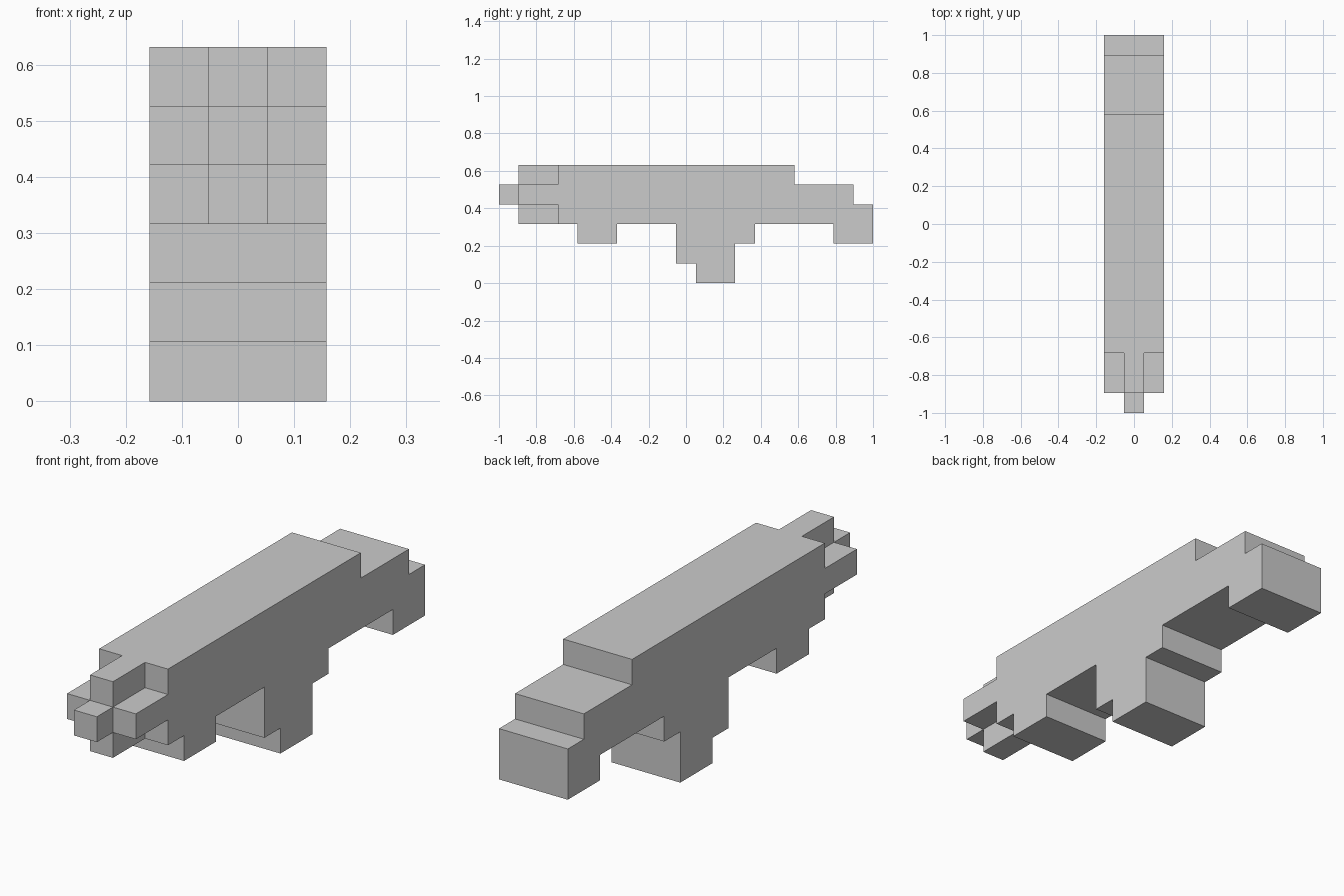
import bpy, bmesh
from mathutils import Vector

if "Cube" in bpy.data.objects:
    bpy.data.objects.remove(bpy.data.objects["Cube"])

U = 2 / 19  # one block of the grid


def prism(name, outline, place, start, end):
    """Extrude a 2D outline (in blocks) from start to end along the axis chosen by place."""
    bm = bmesh.new()
    face = bm.faces.new([bm.verts.new(Vector(place(a, b, start)) * U) for a, b in outline])
    offset = (Vector(place(0, 0, end)) - Vector(place(0, 0, start))) * U
    new = bmesh.ops.extrude_face_region(bm, geom=[face], use_keep_orig=True)["geom"]
    bmesh.ops.translate(bm, vec=offset, verts=[v for v in new if isinstance(v, bmesh.types.BMVert)])
    bmesh.ops.recalc_face_normals(bm, faces=bm.faces[:])
    mesh = bpy.data.meshes.new(name)
    bm.to_mesh(mesh)
    bm.free()
    obj = bpy.data.objects.new(name, mesh)
    bpy.context.collection.objects.link(obj)
    return obj


def side(a, b, d):   # outline in y/z, extruded across x
    return (d, a - 9.5, b)


def front(a, b, d):  # outline in x/z, extruded along y
    return (a, d - 9.5, b)


# Hull: stepped side profile with front foot, central keel and rear foot
hull = [(3, 6), (15, 6), (15, 5), (18, 5), (18, 4), (19, 4), (19, 2), (17, 2), (17, 3),
        (13, 3), (13, 2), (12, 2), (12, 0), (10, 0), (10, 1), (9, 1), (9, 3),
        (6, 3), (6, 2), (4, 2), (4, 3), (3, 3)]
prism("hull", hull, side, -1.5, 1.5)

# Nose: plus-shaped section
cross = [(-.5, 3), (.5, 3), (.5, 4), (1.5, 4), (1.5, 5), (.5, 5),
         (.5, 6), (-.5, 6), (-.5, 5), (-1.5, 5), (-1.5, 4), (-.5, 4)]
prism("nose_cross", cross, front, 1, 3)

# Nose tip: single block
prism("nose_tip", [(-.5, 4), (.5, 4), (.5, 5), (-.5, 5)], front, 0, 1)
